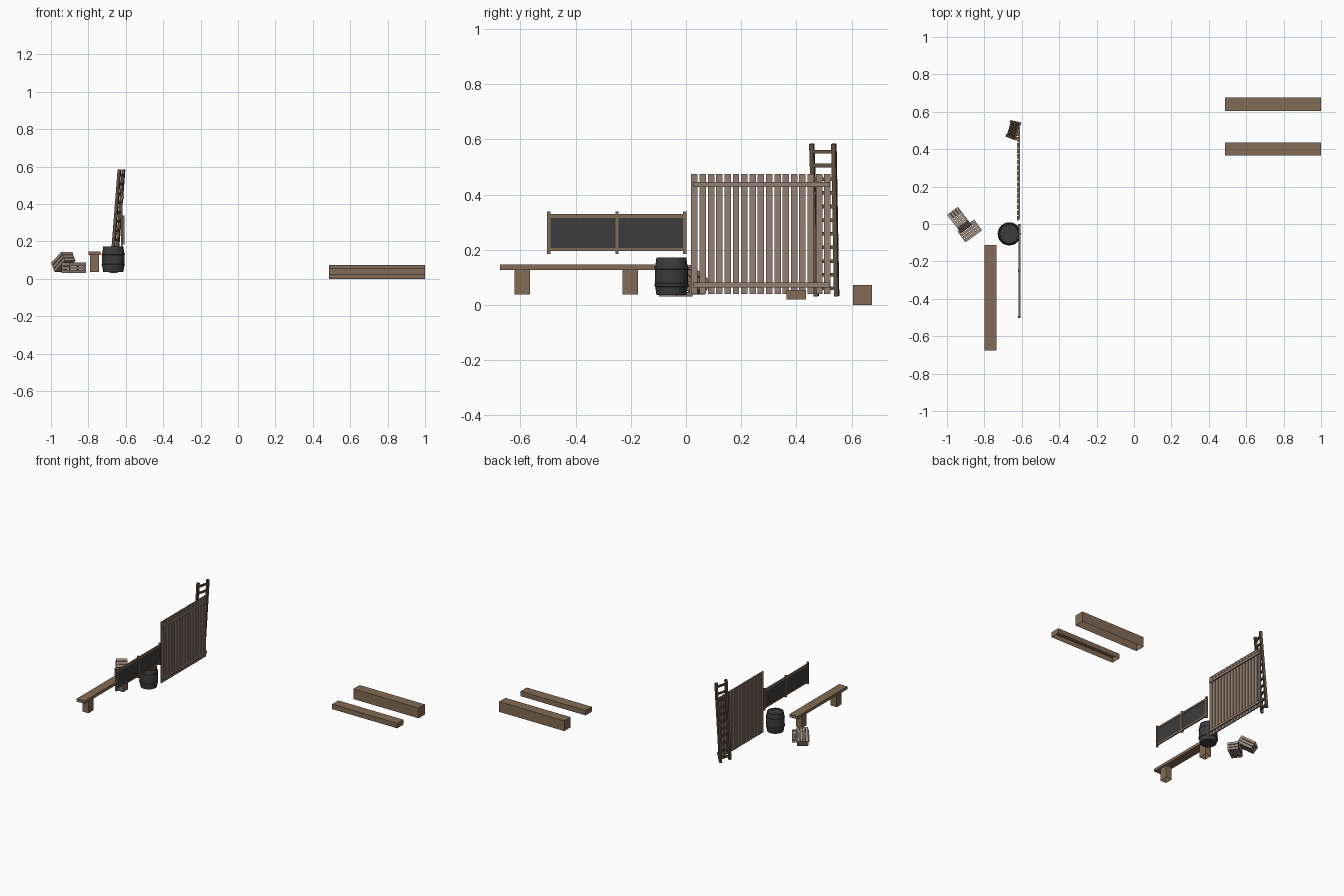
import bpy, bmesh, math
from mathutils import Vector, Matrix

if "Cube" in bpy.data.objects:
    bpy.data.objects.remove(bpy.data.objects["Cube"])


def material(name, rgb):
    m = bpy.data.materials.new(name)
    m.diffuse_color = (*rgb, 1)
    m.use_nodes = True
    m.node_tree.nodes["Principled BSDF"].inputs["Base Color"].default_value = m.diffuse_color
    return m


WOOD = material("wood", (0.23, 0.145, 0.09))
PALE = material("weathered_wood", (0.29, 0.21, 0.165))
DARK = material("dark_wood", (0.12, 0.08, 0.05))
CRATE = material("crate_wood", (0.34, 0.26, 0.21))
BLACK = material("dark_metal", (0.045, 0.045, 0.047))


def finish(bm, name, mat):
    me = bpy.data.meshes.new(name)
    bm.to_mesh(me)
    bm.free()
    me.materials.append(mat)
    ob = bpy.data.objects.new(name, me)
    bpy.context.collection.objects.link(ob)
    return ob


def add_box(bm, x, y, z, open_bottom=False):
    """Add a box given as (min, max) ranges."""
    size = [r[1] - r[0] for r in (x, y, z)]
    mid = [(r[0] + r[1]) / 2 for r in (x, y, z)]
    mat = Matrix.Translation(mid) @ Matrix.Diagonal((*size, 1))
    verts = bmesh.ops.create_cube(bm, size=1, matrix=mat)["verts"]
    if open_bottom:
        faces = {f for v in verts for f in v.link_faces}
        low = min(faces, key=lambda f: f.calc_center_median().z)
        bmesh.ops.delete(bm, geom=[low], context="FACES_ONLY")


def boxes(name, mat, items, open_bottom=False):
    bm = bmesh.new()
    for it in items:
        add_box(bm, *it, open_bottom)
    return finish(bm, name, mat)


def add_bar(bm, a, b, w, d, side):
    """Rectangular bar from a to b; w is measured along side."""
    a, b, side = Vector(a), Vector(b), Vector(side)
    axis = (b - a).normalized()
    s = (side - axis * side.dot(axis)).normalized()
    n = axis.cross(s)
    rot = Matrix((s, n, axis)).transposed().to_4x4()
    m = Matrix.Translation((a + b) / 2) @ rot @ Matrix.Diagonal((w, d, (b - a).length, 1))
    bmesh.ops.create_cube(bm, size=1, matrix=m)


# Loose beams, open underneath
boxes("large_beam", WOOD, [((0.487, 1.0), (0.605, 0.675), (0, 0.073))], True)
boxes("small_beam", WOOD, [((0.487, 1.0), (0.365, 0.435), (0.02, 0.055))], True)

# Bench
boxes("bench_seat", WOOD, [((-0.80, -0.736), (-0.675, -0.112), (0.127, 0.147))])
boxes("bench_legs", WOOD, [((-0.791, -0.744), (y, y + 0.056), (0.038, 0.127))
                           for y in (-0.622, -0.23)], True)

# Dark panel railing
boxes("railing_panel", BLACK, [((-0.614, -0.611), (-0.497, -0.003), (0.203, 0.318))])
boxes("railing_bars", WOOD,
      [((-0.617, -0.608), (-0.5, 0.0), z) for z in ((0.195, 0.206), (0.316, 0.329))] +
      [((-0.619, -0.606), (y - 0.006, y + 0.006), (0.184, 0.339)) for y in (-0.497, -0.25, -0.005)])

# Slatted fence
boxes("fence_slats", PALE, [((-0.626, -0.618), (0.019 + i * 0.0301, 0.0425 + i * 0.0301), (0.04, 0.475))
                            for i in range(17)])
boxes("fence_rails", PALE, [((-0.618, -0.61), (0.025, 0.522), z)
                            for z in ((0.064, 0.081), (0.428, 0.446))])

# Ladder, leaning on the fence
bm = bmesh.new()
low = [Vector((-0.677, 0.473, 0.032)), Vector((-0.655, 0.546, 0.032))]
top = [Vector((-0.634, 0.456, 0.584)), Vector((-0.612, 0.536, 0.584))]
across = low[1] - low[0]
for a, b in zip(low, top):
    add_bar(bm, a, b, 0.016, 0.016, across)
for i in range(11):
    t = (0.555 - 0.0495 * i - 0.032) / 0.552
    a, b = (low[k].lerp(top[k], t) for k in (0, 1))
    add_bar(bm, a, b, 0.013, 0.011, (0, 0, 1))
finish(bm, "ladder", DARK)

# Barrel: lathed profile with raised hoops
bm = bmesh.new()
n = 24
profile = [(0.0, 0.036), (0.050, 0.036), (0.054, 0.036), (0.056, 0.050), (0.0585, 0.066), (0.061, 0.067),
           (0.062, 0.078), (0.0595, 0.079), (0.060, 0.104), (0.0595, 0.129), (0.062, 0.130),
           (0.061, 0.141), (0.0585, 0.142), (0.056, 0.158), (0.054, 0.172), (0.050, 0.172),
           (0.049, 0.166), (0.0, 0.166)]
vs = [bm.verts.new((r, 0, z)) for r, z in profile]
es = [bm.edges.new(p) for p in zip(vs, vs[1:])]
bmesh.ops.spin(bm, geom=vs + es, cent=(0, 0, 0), axis=(0, 0, 1), angle=2 * math.pi, steps=n)
bmesh.ops.remove_doubles(bm, verts=bm.verts, dist=1e-5)
bmesh.ops.recalc_face_normals(bm, faces=bm.faces)
finish(bm, "barrel", BLACK).location = (-0.667, -0.053, 0)


# Slatted crates
def crate(name, loc, rot):
    L, W, H, t = 0.055, 0.036, 0.0285, 0.004
    items = []
    for i in range(3):
        z0 = -H + i * 0.0197
        z = (z0, z0 + 0.0165)
        for s in (-1, 1):
            items.append(((-L, L), tuple(sorted((s * W, s * (W - t)))), z))
            items.append((tuple(sorted((s * L, s * (L - t)))), (-W + t, W - t), z))
    for i in range(4):
        y0 = -W + t + i * 0.0165
        for s in (-1, 1):
            items.append(((-L + t, L - t), (y0, y0 + 0.0135), tuple(sorted((s * H, s * (H - t))))))
    for sx in (-1, 1):
        for sy in (-1, 1):
            items.append((tuple(sorted((sx * (L - t), sx * (L - 0.013)))),
                          tuple(sorted((sy * (W - t), sy * (W - 0.011)))), (-H + t, H - t)))
    ob = boxes(name, CRATE, items)
    ob.location, ob.rotation_euler = loc, rot


crate("flat_crate", (-0.878, -0.037, 0.059), (0, 0, math.radians(36)))
crate("leaning_crate", (-0.934, 0.022, 0.092), (0, math.radians(-33), math.radians(-53)))
